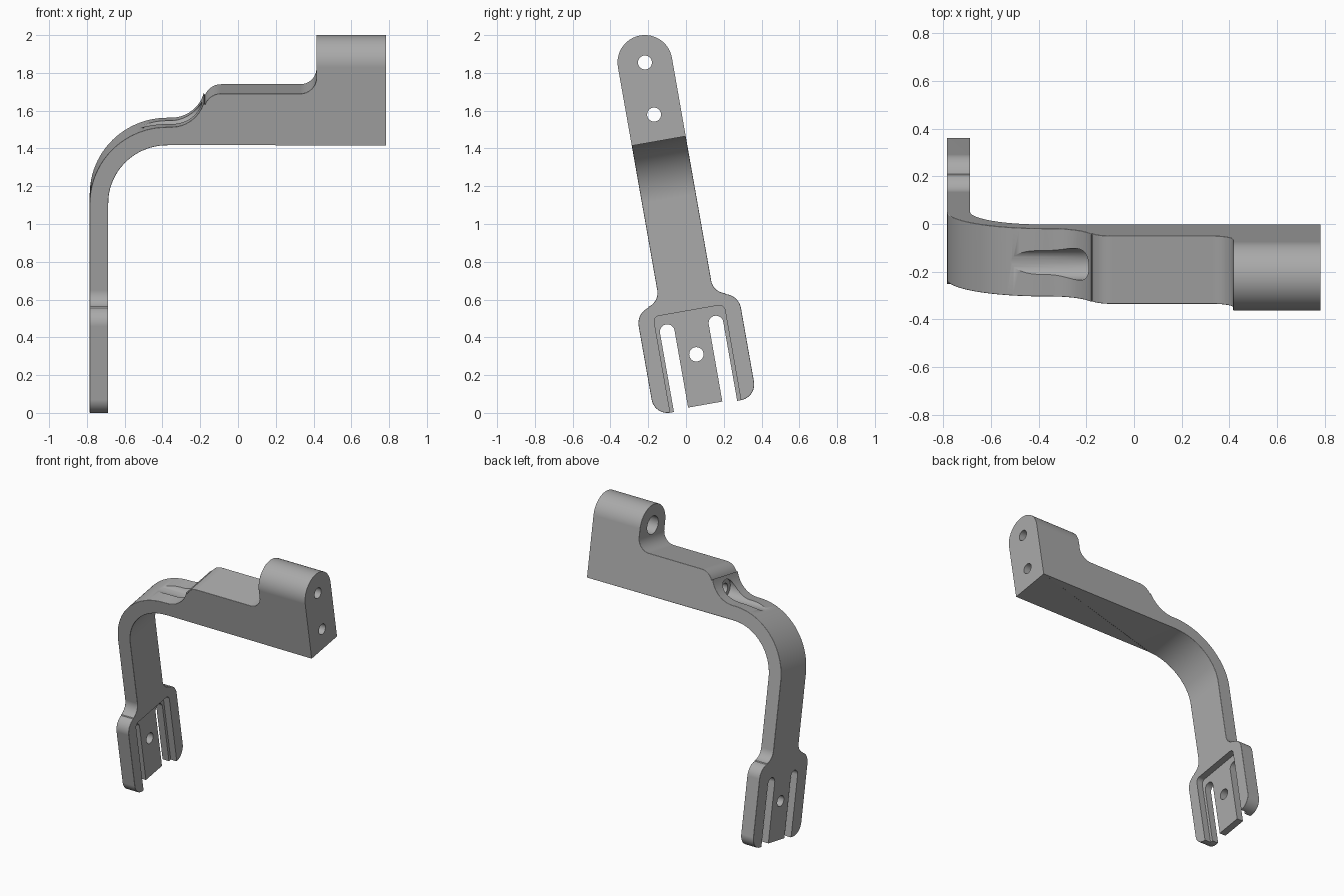
import bpy, bmesh, math
from mathutils import Matrix

if "Cube" in bpy.data.objects:
    bpy.data.objects.remove(bpy.data.objects["Cube"], do_unlink=True)

HALF = 0.145          # half width of the arm
TILT = math.radians(10)


def arc(cx, cy, r, a0, a1, n=12):
    return [(cx + r * math.cos(math.radians(a0 + (a1 - a0) * i / n)),
             cy + r * math.sin(math.radians(a0 + (a1 - a0) * i / n))) for i in range(n + 1)]


def prism(name, points, lo, hi, place):
    """Extrude a 2D outline from lo to hi; place maps (a, b, depth) to a 3D point."""
    bm = bmesh.new()
    ends = [[bm.verts.new(place(a, b, d)) for a, b in points] for d in (lo, hi)]
    for ring in ends:
        bm.faces.new(ring)
    n = len(points)
    for i in range(n):
        j = (i + 1) % n
        bm.faces.new((ends[0][i], ends[0][j], ends[1][j], ends[1][i]))
    bmesh.ops.recalc_face_normals(bm, faces=bm.faces)
    mesh = bpy.data.meshes.new(name)
    bm.to_mesh(mesh)
    bm.free()
    ob = bpy.data.objects.new(name, mesh)
    bpy.context.collection.objects.link(ob)
    return ob


def along_x(a, b, d):
    return (d, a, b)


def along_y(a, b, d):
    return (a, d, b)


def combine(target, tool, operation):
    """Apply a boolean and remove the tool."""
    mod = target.modifiers.new("bool", 'BOOLEAN')
    mod.operation, mod.solver, mod.object = operation, 'EXACT', tool
    bpy.context.view_layer.update()
    dg = bpy.context.evaluated_depsgraph_get()
    mesh = bpy.data.meshes.new_from_object(target.evaluated_get(dg))
    target.modifiers.clear()
    target.data = mesh
    bpy.data.objects.remove(tool, do_unlink=True)


# Side profile: vertical strip, bend, step, shelf and end boss
profile = [(-0.785, -0.4)]
profile += arc(-0.375, 0.837, 0.41, 180, 90, 24)
profile += arc(-0.355, 1.427, 0.18, -90, -15)
profile += arc(-0.09, 1.337, 0.09, 160, 90)
profile += arc(0.33, 1.512, 0.085, -90, 0)
profile += [(0.415, 1.8), (0.783, 1.8), (0.783, 1.147)]
profile += arc(-0.375, 0.837, 0.312, 90, 180, 24)
profile += [(-0.687, -0.4)]
arm = prism("bracket_arm", profile, -0.4, 0.4, along_y)

# Outline across the arm: round top, neck, wide fork with round feet
right = [(0.17, -0.28)]
right += arc(0.19, -0.195, 0.085, -90, 0)
right += arc(0.185, 0.2, 0.09, 0, 75)
right += arc(0.225, 0.37, 0.08, -105, -180)
outline = right + arc(0, 1.569, HALF, 0, 180, 32) + [(-u, w) for u, w in reversed(right)]
combine(arm, prism("outline_tool", outline, -1, 1, along_x), 'INTERSECT')

# Fillet the outer edges, leaving the end face and straight underside sharp
bm = bmesh.new()
bm.from_mesh(arm.data)
bmesh.ops.remove_doubles(bm, verts=bm.verts, dist=0.0005)


def wants_fillet(e):
    if len(e.link_faces) != 2 or e.calc_face_angle(0) < math.radians(50):
        return False
    mid = (e.verts[0].co + e.verts[1].co) / 2
    return mid.x < 0.77 and not (mid.x > -0.37 and mid.z < 1.16)


bmesh.ops.bevel(bm, geom=[e for e in bm.edges if wants_fillet(e)], offset=0.02,
                offset_type='OFFSET', segments=4, profile=0.5, affect='EDGES', clamp_overlap=True)
bm.to_mesh(arm.data)
bm.free()

# Pocket on the inner face of the fork
pocket = [(-0.19, -0.4), (0.19, -0.4)] + arc(0.16, 0.205, 0.03, 0, 90, 6) + arc(-0.16, 0.205, 0.03, 90, 180, 6)
combine(arm, prism("pocket_tool", pocket, -0.735, -0.6, along_x), 'DIFFERENCE')

# Two slots beside the tongue
for side in (-1, 1):
    slot = [(side * 0.092, -0.4), (side * 0.17, -0.4)]
    cap = arc(0.131, 0.145, 0.039, 0, 180, 16)
    slot += [(side * u, w) for u, w in cap]
    combine(arm, prism("slot_tool", slot, -1, -0.6, along_x), 'DIFFERENCE')
trim = [(-0.11, -0.4), (0.11, -0.4), (0.11, -0.27), (-0.11, -0.27)]
combine(arm, prism("tongue_trim_tool", trim, -1, -0.6, along_x), 'DIFFERENCE')

# Screw holes, boss counterbore and the groove scooped by the lower screw bore:
# height, radius, start x, end x
for w, r, x0, x1 in [(0, 0.038, -1, -0.6), (1.569, 0.037, 0, 1), (1.289, 0.037, -0.5, 1),
                     (1.569, 0.063, 0.3, 0.52), (1.289, 0.067, -0.7, -0.185)]:
    circle = arc(0, w, r, 0, 360, 32)[:-1]
    combine(arm, prism("bore_tool", circle, x0, x1, along_x), 'DIFFERENCE')

# Lean the whole part back and stand it on the ground
arm.data.transform(Matrix.Translation((0, 0.055, 0.31)) @ Matrix.Rotation(TILT, 4, 'X'))
low = min(v.co.z for v in arm.data.vertices)
arm.data.transform(Matrix.Translation((0, 0, -low)))

# Single grey material
grey = bpy.data.materials.new("plain_grey")
grey.use_nodes = True
colour = (0.4, 0.4, 0.4, 1)
grey.diffuse_color = colour
grey.node_tree.nodes["Principled BSDF"].inputs["Base Color"].default_value = colour
arm.data.materials.clear()
arm.data.materials.append(grey)

bpy.ops.object.select_all(action='DESELECT')
arm.select_set(True)
bpy.context.view_layer.objects.active = arm
bpy.ops.object.shade_smooth_by_angle(angle=math.radians(30))
normals = arm.modifiers.new("even_normals", 'WEIGHTED_NORMAL')
normals.keep_sharp = True
